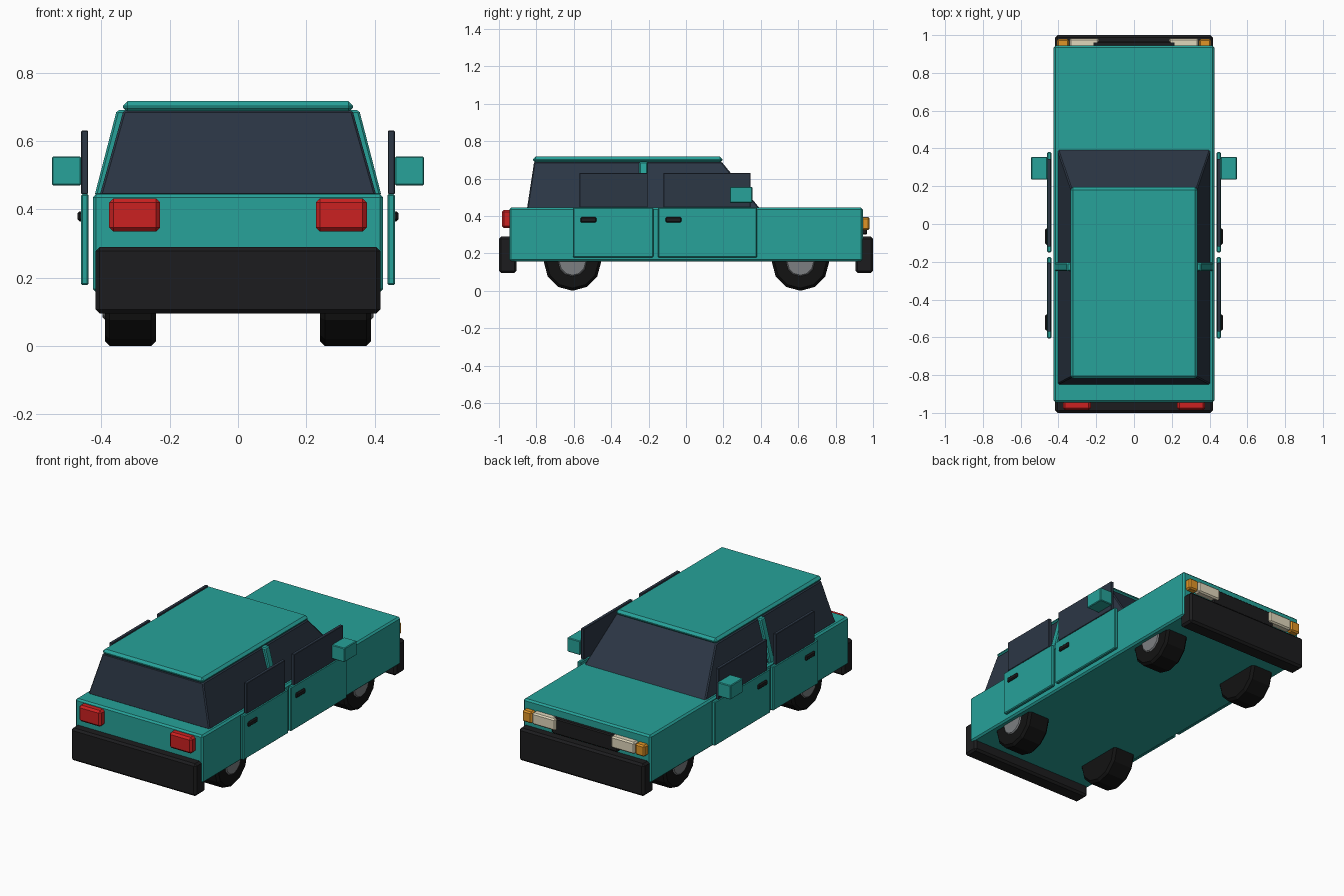
import bpy, bmesh
from math import radians
from mathutils import Matrix

if "Cube" in bpy.data.objects:
    bpy.data.objects.remove(bpy.data.objects["Cube"])


def material(name, rgb):
    m = bpy.data.materials.new(name)
    m.diffuse_color = (*rgb, 1)
    m.use_nodes = True
    m.node_tree.nodes["Principled BSDF"].inputs["Base Color"].default_value = m.diffuse_color
    return m


TEAL = material("teal paint", (0.02, 0.36, 0.32))
GLASS = material("dark glass", (0.025, 0.038, 0.06))
BLACK = material("black plastic", (0.012, 0.012, 0.013))
RUBBER = material("rubber", (0.006, 0.006, 0.006))
METAL = material("hub metal", (0.2, 0.21, 0.22))
RED = material("red lens", (0.6, 0.015, 0.015))
AMBER = material("amber lens", (0.75, 0.3, 0.02))
CREAM = material("headlight lens", (0.75, 0.68, 0.5))


def finish(name, bm, mat, bevel, mirror):
    bmesh.ops.recalc_face_normals(bm, faces=bm.faces)
    me = bpy.data.meshes.new(name)
    bm.to_mesh(me)
    bm.free()
    ob = bpy.data.objects.new(name, me)
    bpy.context.collection.objects.link(ob)
    me.materials.append(mat)
    if bevel:
        b = ob.modifiers.new("Bevel", 'BEVEL')
        b.width, b.segments = bevel, 1
        b.limit_method, b.angle_limit = 'ANGLE', radians(40)
    if mirror:
        ob.modifiers.new("Mirror", 'MIRROR').use_axis = (True, False, False)
    return ob


def box(name, x, y, z, mat, bevel=0.006, mirror=False, top=None):
    """Box from x, y, z ranges; top gives other x, y ranges for the upper face."""
    bm = bmesh.new()
    bmesh.ops.create_cube(bm, size=1)
    for v in bm.verts:
        up = v.co.z > 0
        rx, ry = top if (top and up) else (x, y)
        v.co = (rx[v.co.x > 0], ry[v.co.y > 0], z[up])
    return finish(name, bm, mat, bevel, mirror)


def disc(name, x, y, z, r, sides, mat, bevel):
    """Mirrored pair of cylinders lying along x."""
    bm = bmesh.new()
    m = Matrix.Translation(((x[0] + x[1]) / 2, y, z)) @ Matrix.Rotation(radians(90), 4, 'Y')
    bmesh.ops.create_cone(bm, cap_ends=True, segments=sides, radius1=r, radius2=r,
                          depth=x[1] - x[0], matrix=m)
    return finish(name, bm, mat, bevel, True)


# Lower body, cabin and roof
box("body", (-0.425, 0.425), (-0.945, 0.945), (0.157, 0.445), TEAL, 0.01)
box("cabin_glass", (-0.405, 0.405), (-0.85, 0.395), (0.44, 0.69), GLASS, 0.006,
    top=((-0.335, 0.335), (-0.812, 0.19)))
box("roof", (-0.337, 0.337), (-0.818, 0.195), (0.683, 0.717), TEAL, 0.014)
box("centre_pillar", (0.38, 0.42), (-0.25, -0.205), (0.44, 0.69), TEAL, 0.006, True,
    top=((0.315, 0.355), (-0.25, -0.205)))

# Doors with their windows and handles
for tag, door, window, handle in (
        ("front", (-0.15, 0.38), (-0.12, 0.345), (-0.11, -0.024)),
        ("rear", (-0.605, -0.175), (-0.57, -0.205), (-0.565, -0.478))):
    box(tag + "_door", (0.437, 0.46), door, (0.178, 0.445), TEAL, 0.005, True)
    box(tag + "_door_window", (0.439, 0.459), window, (0.445, 0.63), GLASS, 0.002, True)
    box(tag + "_door_handle", (0.45, 0.47), handle, (0.365, 0.394), BLACK, 0.006, True)

# Side mirrors
box("side_mirror", (0.459, 0.545), (0.235, 0.355), (0.47, 0.555), TEAL, 0.004, True)

# Bumpers
box("front_bumper", (-0.417, 0.417), (-1.0, -0.905), (0.095, 0.29), BLACK, 0.012)
box("rear_bumper", (-0.417, 0.417), (0.905, 1.0), (0.095, 0.29), BLACK, 0.012)

# Lights and grille
box("red_light", (0.228, 0.377), (-0.985, -0.93), (0.335, 0.432), RED, 0.012, True)
box("grille", (-0.22, 0.22), (0.93, 0.968), (0.3, 0.395), BLACK, 0.006)
box("headlight", (0.185, 0.342), (0.93, 0.982), (0.325, 0.395), CREAM, 0.008, True)
box("indicator", (0.345, 0.408), (0.93, 0.98), (0.325, 0.393), AMBER, 0.008, True)

# Wheels
for tag, y in (("front", -0.607), ("rear", 0.612)):
    disc(tag + "_tyre", (0.24, 0.39), y, 0.153, 0.153, 12, RUBBER, 0.014)
    disc(tag + "_hub", (0.35, 0.396), y, 0.153, 0.078, 12, METAL, 0.008)
